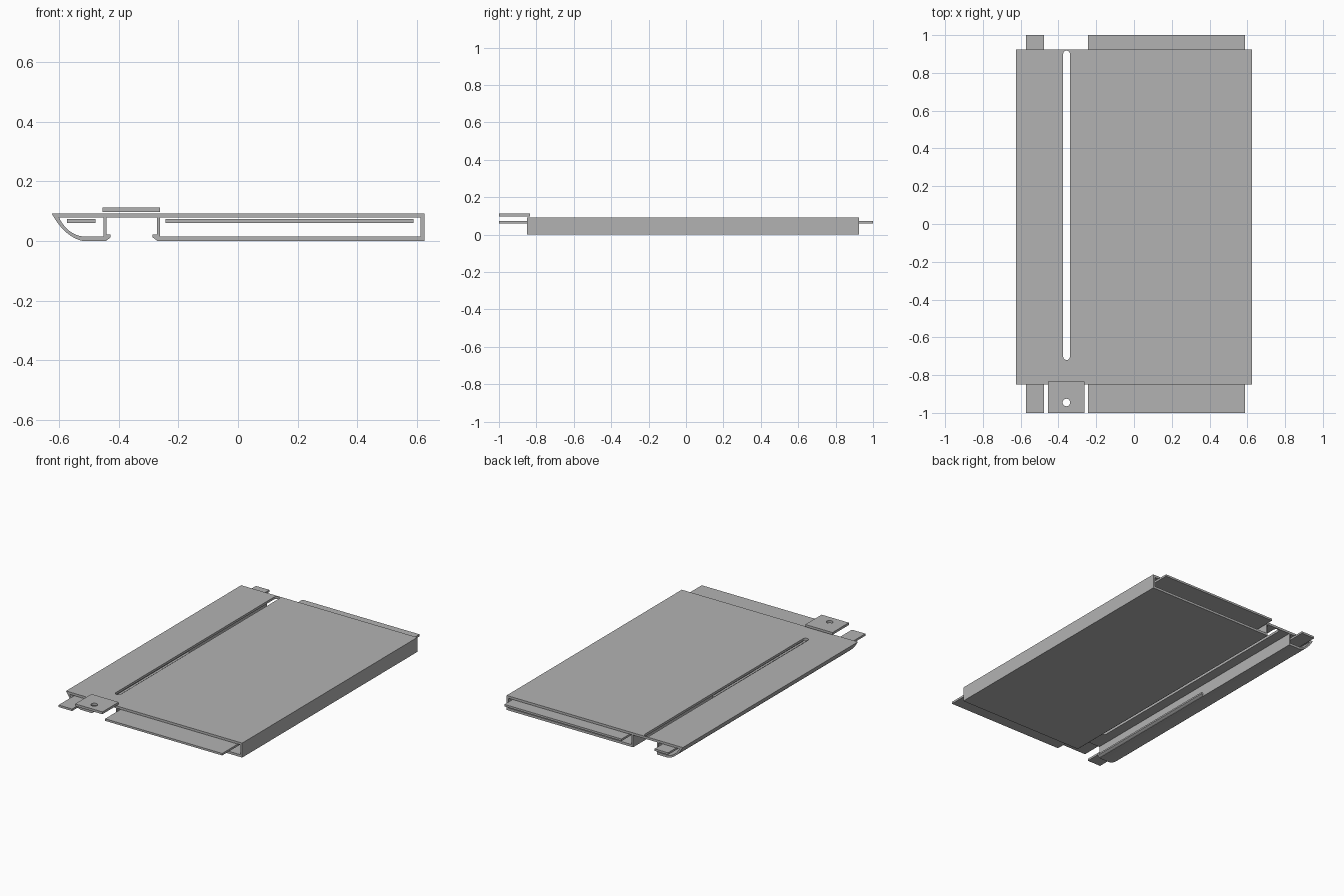
import bpy, bmesh, math

cube = bpy.data.objects.get("Cube")
if cube:
    bpy.data.objects.remove(cube, do_unlink=True)

grey = bpy.data.materials.new("plain_grey")
grey.use_nodes = True
GREY = (0.45, 0.45, 0.45, 1)
grey.diffuse_color = GREY
grey.node_tree.nodes["Principled BSDF"].inputs["Base Color"].default_value = GREY

FRONT, BACK = -0.85, 0.925
HEIGHT, CEILING, FLOOR = 0.093, 0.078, 0.015


def prism(name, loops, lo, hi, along="z"):
    """Extrude a filled outline (later loops are holes) from lo to hi along z or y."""
    curve = bpy.data.curves.new(name, "CURVE")
    curve.dimensions = "2D"
    curve.fill_mode = "BOTH"
    curve.extrude = (hi - lo) / 2
    for loop in loops:
        spline = curve.splines.new("POLY")
        spline.points.add(len(loop) - 1)
        for point, (u, v) in zip(spline.points, loop):
            point.co = (u, v, 0, 1)
        spline.use_cyclic_u = True
    temp = bpy.data.objects.new(name + "_outline", curve)
    bpy.context.collection.objects.link(temp)
    bpy.context.view_layer.update()
    graph = bpy.context.evaluated_depsgraph_get()
    mesh = bpy.data.meshes.new_from_object(temp.evaluated_get(graph))
    bpy.data.objects.remove(temp, do_unlink=True)
    bm = bmesh.new()
    bm.from_mesh(mesh)
    bmesh.ops.remove_doubles(bm, verts=bm.verts, dist=1e-5)
    bmesh.ops.recalc_face_normals(bm, faces=bm.faces)
    bm.to_mesh(mesh)
    bm.free()
    mesh.name = name
    mesh.materials.clear()
    mesh.materials.append(grey)
    obj = bpy.data.objects.new(name, mesh)
    bpy.context.collection.objects.link(obj)
    mid = (lo + hi) / 2
    if along == "y":
        obj.rotation_euler.x = math.pi / 2
        obj.location.y = mid
    else:
        obj.location.z = mid
    bpy.ops.object.select_all(action="DESELECT")
    obj.select_set(True)
    bpy.context.view_layer.objects.active = obj
    bpy.ops.object.shade_smooth_by_angle(angle=math.radians(30))
    return obj


def rect(x0, x1, y0, y1):
    return [(x0, y0), (x1, y0), (x1, y1), (x0, y1)]


def capsule(x, y0, y1, r, steps=12):
    """Round-ended slot outline running along y."""
    arc = [math.pi * i / steps for i in range(steps + 1)]
    return ([(x + r * math.cos(a), y1 + r * math.sin(a)) for a in arc]
            + [(x - r * math.cos(a), y0 - r * math.sin(a)) for a in arc])


def bend(a, b, c, steps=12):
    """Quadratic curve from a to c, pulled towards b."""
    ts = [i / steps for i in range(steps + 1)]
    return [tuple((1 - t) ** 2 * p + 2 * t * (1 - t) * q + t * t * r
                  for p, q, r in zip(a, b, c)) for t in ts]


# Top plate with the long slot
prism("top_plate", [rect(-0.6, 0.625, FRONT, BACK),
                    capsule(-0.357, -0.702, 0.9, 0.018)], CEILING, HEIGHT)

# Narrow hollow rail with the curved outer side
outer = bend((-0.52, 0), (-0.5815, 0.0135), (-0.625, HEIGHT))
inner = bend((-0.52, FLOOR), (-0.572, 0.0225), (-0.6, CEILING))
rail = ([(-0.441, CEILING), (-0.441, 0)] + outer + [(-0.6, HEIGHT)]
        + inner[::-1] + [(-0.451, FLOOR), (-0.451, CEILING)])
prism("curved_rail", [rail], FRONT, BACK, "y")

# Wide hollow tray
tray = [(-0.272, CEILING), (-0.272, 0), (0.625, 0), (0.625, CEILING),
        (0.612, CEILING), (0.612, FLOOR), (-0.262, FLOOR), (-0.262, CEILING)]
prism("wide_tray", [tray], FRONT, BACK, "y")

# Small hooks along the front half of the channel
for name, x, side in (("rail_hook", -0.441, 1), ("tray_hook", -0.272, -1)):
    hook = [(x, 0.002), (x + side * 0.014, 0.012),
            (x + side * 0.014, 0.022), (x, 0.022)]
    prism(name, [hook], FRONT, 0.12, "y")

# Sliding sheets sticking out at both ends
prism("narrow_sheet", [rect(-0.573, -0.477, -1, 1)], 0.061, 0.074)
prism("wide_sheet", [rect(-0.243, 0.588, -1, 1)], 0.061, 0.074)

# Front clip with a round hole
prism("front_clip", [rect(-0.455, -0.262, -1, -0.835),
                     capsule(-0.358, -0.945, -0.945, 0.02)], 0.098, 0.113)
